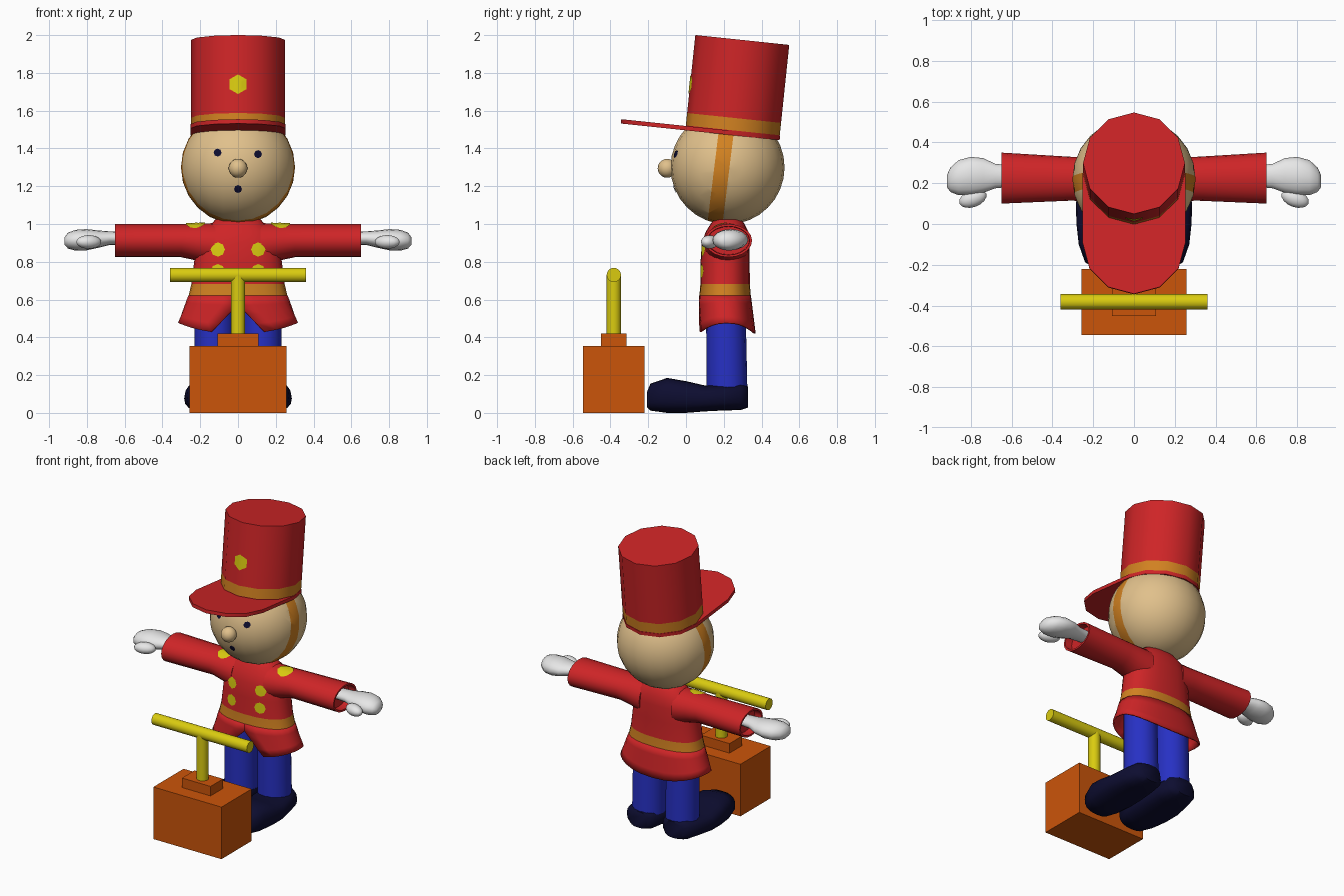
import bpy, bmesh, math
from mathutils import Vector, Matrix
from mathutils.bvhtree import BVHTree

if "Cube" in bpy.data.objects:
    bpy.data.objects.remove(bpy.data.objects["Cube"])


def material(name, rgb):
    m = bpy.data.materials.new(name)
    m.diffuse_color = (*rgb, 1)
    m.use_nodes = True
    m.node_tree.nodes["Principled BSDF"].inputs["Base Color"].default_value = m.diffuse_color
    return m


RED = material("coat red", (0.62, 0.018, 0.02))
GOLD = material("trim gold", (0.64, 0.22, 0.015))
ORANGE = material("box orange", (0.60, 0.09, 0.003))
SKIN = material("skin", (0.75, 0.53, 0.26))
NAVY = material("shoe navy", (0.004, 0.004, 0.03))
BLUE = material("trouser blue", (0.02, 0.03, 0.55))
YELLOW = material("yellow", (0.70, 0.60, 0.005))
WHITE = material("glove white", (0.80, 0.80, 0.80))


def finish(name, bm, mats, rule=None, angle=40):
    """Turn a bmesh into a named, coloured object with sharp edges kept."""
    bmesh.ops.recalc_face_normals(bm, faces=bm.faces)
    if rule:
        for f in bm.faces:
            f.material_index = rule(f.calc_center_median())
    me = bpy.data.meshes.new(name)
    bm.to_mesh(me)
    bm.free()
    for m in mats:
        me.materials.append(m)
    ob = bpy.data.objects.new(name, me)
    bpy.context.collection.objects.link(ob)
    bpy.ops.object.select_all(action='DESELECT')
    ob.select_set(True)
    bpy.context.view_layer.objects.active = ob
    bpy.ops.object.shade_smooth_by_angle(angle=math.radians(angle))
    return ob


def oval(n, power=1.0):
    """Unit oval points; the first one is at (0, -1). Lower power is boxier."""
    s = lambda v: math.copysign(abs(v) ** power, v) if abs(v) > 1e-6 else 0.0
    return [(s(math.sin(2 * math.pi * i / n)), -s(math.cos(2 * math.pi * i / n))) for i in range(n)]


def loft(name, rings, mats, rule=None, angle=40, cap=True, closed=True, matrix=None):
    bm = bmesh.new()
    rows = [[bm.verts.new(p) for p in r] for r in rings]
    n = len(rows[0])
    for a, b in zip(rows, rows[1:]):
        for i in range(n if closed else n - 1):
            j = (i + 1) % n
            bm.faces.new((a[i], a[j], b[j], b[i]))
    if cap:
        bm.faces.new(rows[0])
        bm.faces.new(rows[-1])
    if matrix:
        # colour rules work in the part's own frame
        ob = finish(name, bm, mats, rule, angle)
        ob.data.transform(matrix)
        return ob
    return finish(name, bm, mats, rule, angle)


def box(name, lo, hi, mat):
    xs, ys = (lo[0], hi[0]), (lo[1], hi[1])
    quad = [(xs[0], ys[0]), (xs[1], ys[0]), (xs[1], ys[1]), (xs[0], ys[1])]
    return loft(name, [[(x, y, z) for x, y in quad] for z in (lo[2], hi[2])], [mat])


def ball(name, centre, radii, mat, rot=0.0):
    bm = bmesh.new()
    m = Matrix.Translation(centre) @ Matrix.Rotation(rot, 4, 'Z') @ Matrix.Diagonal((*radii, 1))
    bmesh.ops.create_uvsphere(bm, u_segments=16, v_segments=10, radius=1, matrix=m)
    return finish(name, bm, [mat], angle=60)


def patch(name, targets, origin, direction, radius, n, mat, lift=0.004):
    """Thin painted spot that follows the surface below it."""
    trees = [BVHTree.FromPolygons([v.co for v in t.data.vertices],
                                  [tuple(p.vertices) for p in t.data.polygons]) for t in targets]
    d, o = Vector(direction), Vector(origin)
    u = Vector((1, 0, 0))
    w = d.cross(u)

    def drop(p):
        hits = [h for h in (t.ray_cast(p, d) for t in trees) if h[0]]
        return min(hits, key=lambda h: h[3])[0] - d * lift

    bm = bmesh.new()
    mid = bm.verts.new(drop(o))
    rows = [[bm.verts.new(drop(o + (u * x + w * y) * r)) for x, y in oval(n)]
            for r in (radius * 0.5, radius)]
    for i in range(n):
        j = (i + 1) % n
        bm.faces.new((mid, rows[0][i], rows[0][j]))
        bm.faces.new((rows[0][i], rows[1][i], rows[1][j], rows[0][j]))
    ob = finish(name, bm, [mat])
    if sum((p.normal.dot(d) for p in ob.data.polygons)) > 0:
        ob.data.flip_normals()
    return ob


# Plunger box with T handle
box("plunger_box", (-0.257, -0.545, 0), (0.257, -0.22, 0.355), ORANGE)
box("plunger_collar", (-0.108, -0.45, 0.355), (0.108, -0.315, 0.42), ORANGE)
R, HY = 0.038, -0.382
loft("handle_post", [[(R * x, HY + R * y, z) for x, y in oval(20)] for z in (0.42, 0.73)], [YELLOW])
loft("handle_bar", [[(s, HY + R * x, 0.73 + R * y) for x, y in oval(20)] for s in (-0.36, 0.36)], [YELLOW])

# Torso with belt
torso_sections = [(0.61, 0.264, 0.207, 0.137), (0.682, 0.247, 0.207, 0.131), (0.80, 0.232, 0.207, 0.13),
                  (0.90, 0.222, 0.21, 0.126), (0.96, 0.20, 0.217, 0.112), (1.0, 0.14, 0.22, 0.09),
                  (1.025, 0.12, 0.22, 0.072)]
torso = loft("torso", [[(rx * x, yc + ry * y, z) for x, y in oval(24, 0.85)]
                       for z, rx, yc, ry in torso_sections],
             [RED, GOLD], lambda c: int(0.612 < c.z < 0.68), angle=60)

# Flared coat skirt, split at the front
rows = []
for v in (0, 0.25, 0.5, 0.75, 1):
    slit = max(0, (v - 0.25) / 0.75) * 0.4
    row = []
    for i in range(25):
        t = slit + (2 * math.pi - 2 * slit) * i / 24
        sx = math.copysign(abs(math.sin(t)) ** 0.85, math.sin(t))
        cy = math.copysign(abs(math.cos(t)) ** 0.85, math.cos(t))
        hem = 0.475 - 0.055 * math.cos(t) ** 2
        row.append(((0.258 + 0.055 * v) * sx, 0.207 + 0.009 * v - (0.132 + 0.016 * v) * cy,
                    0.62 + (hem - 0.62) * v))
    rows.append(row)
skirt = loft("coat_skirt", rows, [RED], cap=False, closed=False, angle=50)
thick = skirt.modifiers.new("thickness", 'SOLIDIFY')
thick.thickness, thick.offset = 0.01, 0

# Sleeves, gloves, legs and shoes, one per side
arm_sections = [(0.12, 0.215, 0.12, 0.89, 0.115), (0.22, 0.217, 0.113, 0.904, 0.097),
                (0.30, 0.222, 0.107, 0.912, 0.088), (0.65, 0.225, 0.125, 0.912, 0.088),
                (0.65, 0.225, 0.112, 0.912, 0.076), (0.60, 0.225, 0.11, 0.912, 0.074)]
hand_sections = [(0.58, 0.235, 0.05, 0.925, 0.032), (0.68, 0.235, 0.06, 0.925, 0.036),
                 (0.74, 0.238, 0.085, 0.92, 0.046), (0.80, 0.235, 0.094, 0.917, 0.056),
                 (0.86, 0.227, 0.086, 0.914, 0.055), (0.90, 0.217, 0.06, 0.912, 0.042),
                 (0.918, 0.21, 0.028, 0.91, 0.02)]
shoe_sections = [(-0.207, 0.14, 0.065, 0.03, 0.11), (-0.188, 0.14, 0.10, 0.012, 0.155),
                 (-0.10, 0.143, 0.128, 0, 0.185), (0, 0.145, 0.137, 0, 0.168),
                 (0.1, 0.146, 0.139, 0.008, 0.145), (0.2, 0.14, 0.128, 0.013, 0.15),
                 (0.29, 0.135, 0.108, 0.015, 0.157), (0.327, 0.132, 0.07, 0.028, 0.14)]
arms = []
for side, s in (("left", -1), ("right", 1)):
    arms.append(loft(side + "_sleeve", [[(s * p, yc + ry * x, zc + rz * y) for x, y in oval(20)]
                                        for p, yc, ry, zc, rz in arm_sections], [RED], angle=50))
    loft(side + "_glove", [[(s * p, yc + ry * x, zc + rz * y) for x, y in oval(16)]
                           for p, yc, ry, zc, rz in hand_sections], [WHITE], angle=60)
    ball(side + "_thumb", (s * 0.79, 0.125, 0.905), (0.07, 0.042, 0.036), WHITE, rot=-s * 0.35)
    loft(side + "_leg", [[(s * 0.125 + r * x, yc + r * y, z) for x, y in oval(16)]
                         for z, r, yc in ((0.12, 0.108, 0.217), (0.62, 0.104, 0.21))], [BLUE])
    loft(side + "_shoe", [[(s * xc + rx * x, p, (lo + hi) / 2 + (hi - lo) / 2 * y)
                           for x, y in oval(20, 0.75)]
                          for p, xc, rx, lo, hi in shoe_sections], [NAVY], angle=60)

# Head with chin strap cut into the ball
HEAD = Vector((0, 0.22, 1.30))
tilt = math.radians(7)
strap_dir, strap_mid = Vector((0, math.cos(tilt), -math.sin(tilt))), Vector((0, 0.19, 1.30))
bm = bmesh.new()
bmesh.ops.create_uvsphere(bm, u_segments=32, v_segments=12, radius=0.302,
                          matrix=Matrix.Translation(HEAD) @ Matrix.Rotation(math.pi / 2, 4, 'Y'))
for off in (-0.04, 0.04):
    bmesh.ops.bisect_plane(bm, geom=bm.verts[:] + bm.edges[:] + bm.faces[:], dist=1e-5,
                           plane_co=strap_mid + strap_dir * off, plane_no=strap_dir)
head = finish("head", bm, [SKIN, GOLD],
              lambda c: int(abs((c - strap_mid).dot(strap_dir)) < 0.04), angle=60)
ball("nose", (0, -0.10, 1.295), (0.05, 0.05, 0.05), SKIN)
for name, x, z in (("left_eye", -0.108, 1.378), ("right_eye", 0.106, 1.37), ("mouth", 0, 1.185)):
    patch(name, [head], (x, -1, z), (0, 1, 0), 0.021, 8, NAVY)

# Tall tilted hat with gold band and long peak
hat_frame = Matrix.Translation((0, 0.245, 1.47)) @ Matrix.Rotation(math.radians(-6), 4, 'X')
hat = loft("hat", [[(0.25 * x, 0.25 * y, z) for x, y in oval(12)] for z in (0.01, 0.026, 0.092, 0.507)],
           [RED, GOLD], lambda c: int(0.03 < c.z < 0.09), matrix=hat_frame)
pts = oval(12)
front = [pts[i % 12] for i in range(-3, 4)]
back = [pts[i] for i in range(3, 10)]
outline = [(0.252 * x, 0.252 * y - 0.341) for x, y in front] + [(0.252 * x, 0.252 * y) for x, y in back]
loft("hat_peak", [[(x, y, z) for x, y in outline] for z in (0, 0.023)], [RED], matrix=hat_frame)
patch("hat_badge", [hat], (0, -1, 1.74), (0, 1, 0), 0.052, 6, YELLOW)

# Coat buttons and shoulder patches
for side, s in (("left", -1), ("right", 1)):
    for level, z in (("upper", 0.865), ("lower", 0.75)):
        patch(f"{side}_{level}_button", [torso], (s * 0.107, -0.2, z), (0, 1, 0), 0.038, 8, YELLOW)
    patch(side + "_shoulder_patch", [torso] + arms, (s * 0.225, 0.19, 1.5), (0, 0, -1), 0.052, 10,
          YELLOW, lift=0.006)
